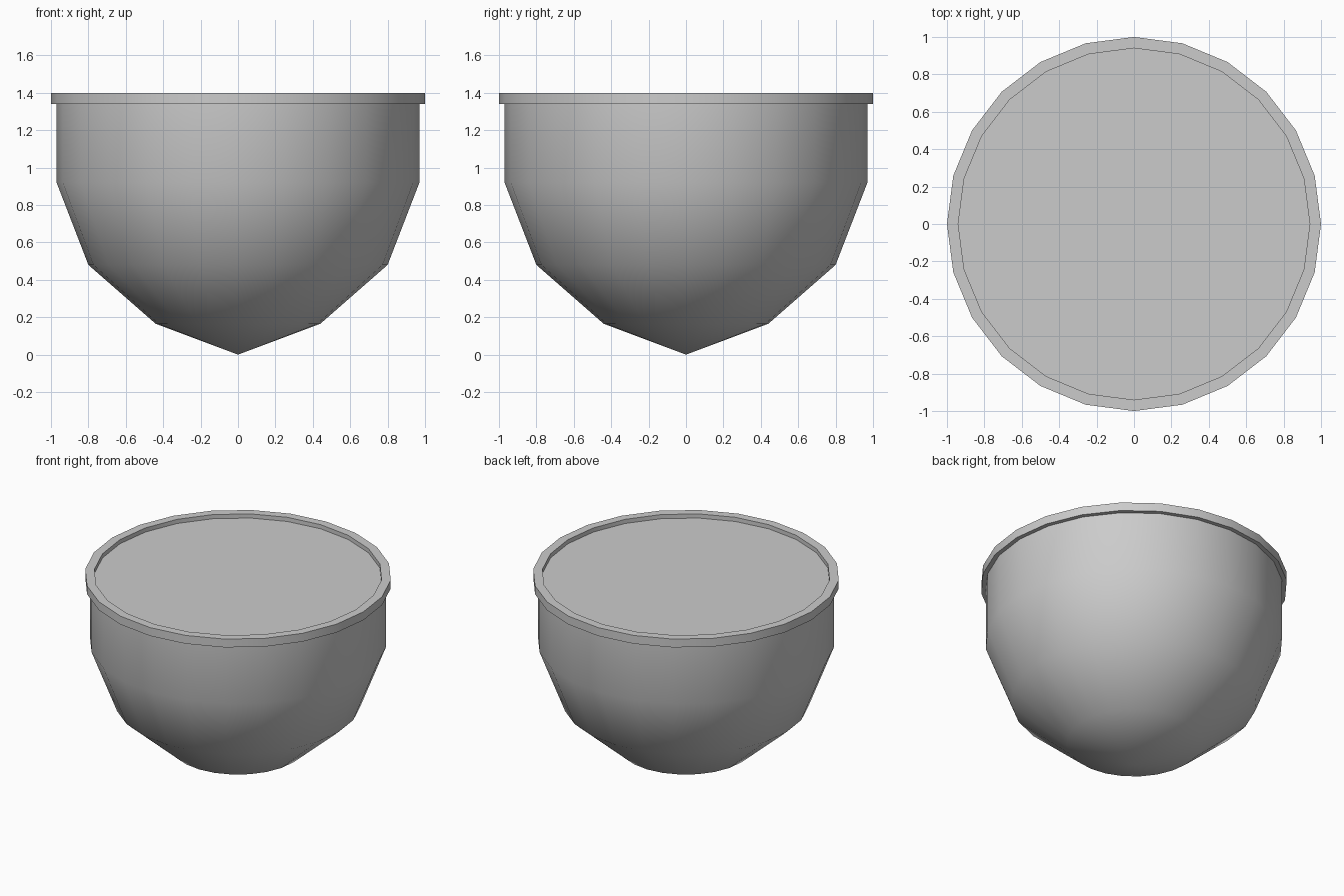
import bpy, bmesh, math

if "Cube" in bpy.data.objects:
    bpy.data.objects.remove(bpy.data.objects["Cube"])

SIDES = 24

grey = bpy.data.materials.new("light_grey")
grey.diffuse_color = (0.6, 0.6, 0.6, 1)
grey.use_nodes = True
grey.node_tree.nodes["Principled BSDF"].inputs["Base Color"].default_value = grey.diffuse_color


def lathe(name, profile, closed=False):
    """Spin an (r, z) profile about the z axis."""
    bm = bmesh.new()
    verts = [bm.verts.new((r, 0, z)) for r, z in profile]
    edges = [bm.edges.new(p) for p in zip(verts, verts[1:])]
    if closed:
        edges.append(bm.edges.new((verts[-1], verts[0])))
    bmesh.ops.spin(bm, geom=verts + edges, cent=(0, 0, 0), axis=(0, 0, 1),
                   angle=math.tau, steps=SIDES)
    bmesh.ops.remove_doubles(bm, verts=bm.verts, dist=1e-4)
    # Cap any open end
    rim = [e for e in bm.edges if e.is_boundary]
    if rim:
        bmesh.ops.contextual_create(bm, geom=rim)
    bmesh.ops.recalc_face_normals(bm, faces=bm.faces)
    mesh = bpy.data.meshes.new(name)
    bm.to_mesh(mesh)
    bm.free()
    mesh.materials.append(grey)
    obj = bpy.data.objects.new(name, mesh)
    bpy.context.collection.objects.link(obj)
    bpy.ops.object.select_all(action='DESELECT')
    obj.select_set(True)
    bpy.context.view_layer.objects.active = obj
    bpy.ops.object.shade_smooth_by_angle(angle=math.radians(35))
    return obj


# Rounded bowl, closed by a flat lid just below the top of the rim
lathe("bowl", [(0, 0), (0.44, 0.165), (0.80, 0.48), (0.97, 0.92), (0.97, 1.37)])

# Raised rim band around the lid
lathe("rim", [(0.94, 1.34), (1.0, 1.34), (1.0, 1.4), (0.94, 1.4)], closed=True)
